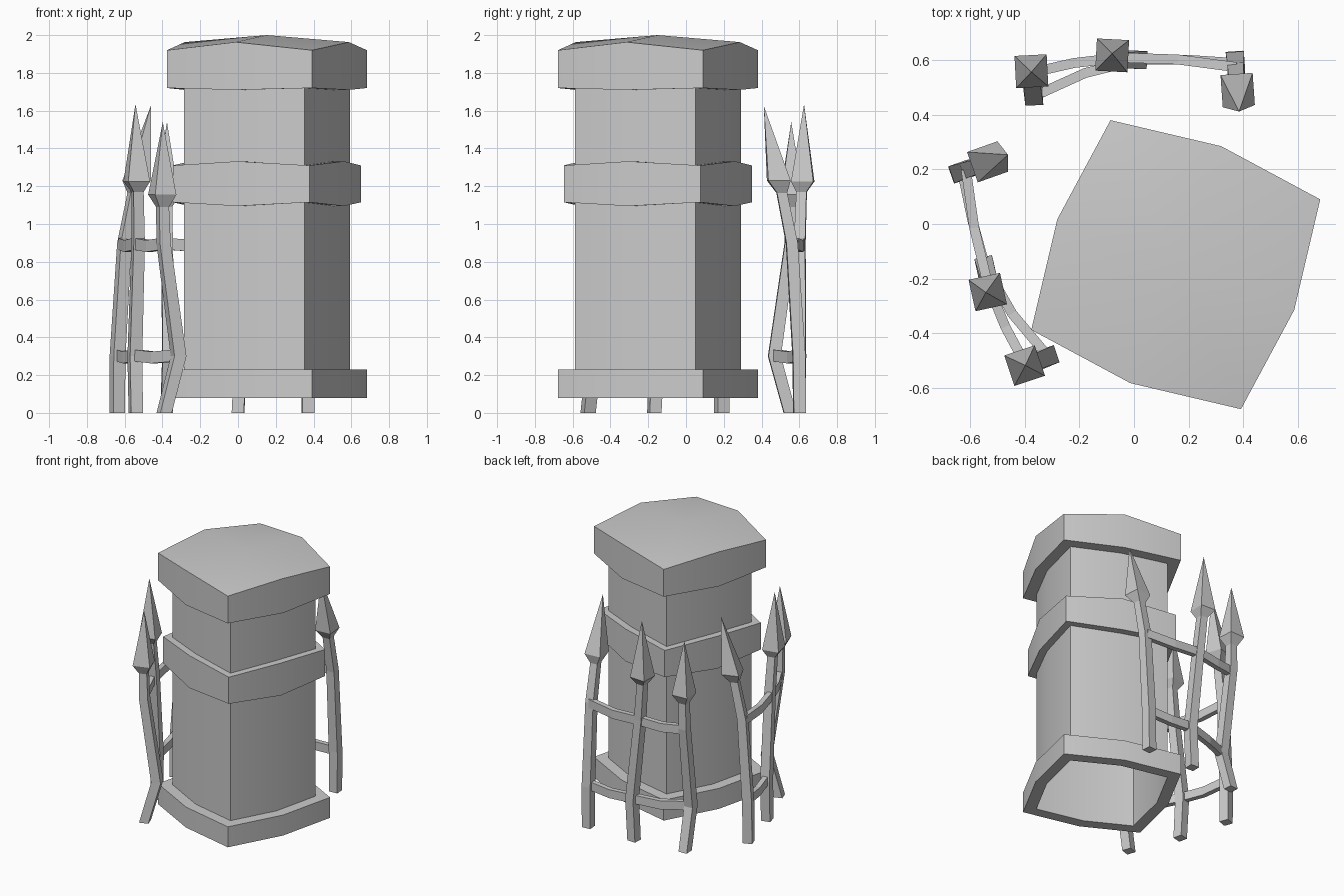
import bpy, math
from mathutils import Vector, Matrix

if "Cube" in bpy.data.objects:
    bpy.data.objects.remove(bpy.data.objects["Cube"])

CENTER = Vector((0.153, -0.149, 0))


def loft(name, parts, smooth=False):
    """Each part: (rings, start_cap, end_cap); a one-point ring is an apex."""
    verts, faces = [], []
    for rings, cap0, cap1 in parts:
        ids = []
        for r in rings:
            ids.append(list(range(len(verts), len(verts) + len(r))))
            verts.extend(r)
        for a, b in zip(ids, ids[1:]):
            n = len(a)
            for i in range(n):
                j = (i + 1) % n
                if len(b) == 1:
                    faces.append((a[i], a[j], b[0]))
                else:
                    faces.append((a[i], a[j], b[j], b[i]))
        if cap0:
            faces.append(ids[0][::-1])
        if cap1:
            faces.append(ids[-1])
    me = bpy.data.meshes.new(name)
    me.from_pydata([tuple(v) for v in verts], [], faces)
    ob = bpy.data.objects.new(name, me)
    bpy.context.collection.objects.link(ob)
    if smooth:
        bpy.ops.object.select_all(action='DESELECT')
        ob.select_set(True)
        bpy.context.view_layer.objects.active = ob
        bpy.ops.object.shade_smooth_by_angle(angle=math.radians(30))
    return ob


def oct_ring(s, z, lift=0.0):
    """Bulged square: four corners plus pushed-out edge middles (raised by lift)."""
    pts = []
    for k in range(4):
        for r, ang, dz in ((0.581, 24.3, 0), (0.465, 69.0, lift)):
            a = math.radians(ang + 90 * k)
            pts.append(CENTER + Vector((r * s * math.cos(a), r * s * math.sin(a), z + dz)))
    return pts


# Pillar: open shaft, base collar, middle band, domed cap
S = 0.83
loft("pillar_shaft", [([oct_ring(S, 0.08), oct_ring(S, 1.75)], False, False)], True)
loft("pillar_base", [([oct_ring(S, 0.08), oct_ring(1, 0.08),
                       oct_ring(1, 0.23), oct_ring(S, 0.23)], False, False)], True)
loft("pillar_band", [([oct_ring(S, 1.115, -0.02), oct_ring(0.94, 1.115, -0.02),
                       oct_ring(0.94, 1.31, 0.022), oct_ring(S, 1.31, 0.022)], False, False)], True)
loft("pillar_cap", [([oct_ring(S, 1.72, -0.01), oct_ring(1, 1.72, -0.01),
                      oct_ring(1, 1.92, 0.043), [CENTER + Vector((0, 0, 2.0))]], False, False)], True)


def square(x, y, z, h, turn=0.0):
    rot = Matrix.Rotation(math.radians(turn), 3, 'Z')
    return [Vector((x, y, z)) + rot @ Vector((sx * h, sy * h, 0))
            for sx, sy in ((-1, -1), (1, -1), (1, 1), (-1, 1))]


# Fence posts: knee points (x, y, z), then head width ring and tip
POSTS = [
    ([(-.378, .55, 0), (-.367, .468, .3), (-.376, .553, .9), (-.376, .558, 1.09)],
     (-.376, .56, 1.155), (-.376, .557, 1.54), 3),
    ([(0, .601, 0), (.015, .602, .3), (-.05, .602, .9), (-.075, .612, 1.17)],
     (-.08, .618, 1.225), (-.08, .625, 1.635), -3),
    ([(.37, .601, 0), (.372, .598, .3), (.374, .56, .9), (.376, .507, 1.165)],
     (.38, .491, 1.23), (.385, .412, 1.625), 4),
]
# Rails: plan path at each height
RAILS = [
    (0.305, [(-.367, .468), (-.18, .553), (.015, .602), (.19, .602), (.372, .59)]),
    (0.895, [(-.376, .555), (-.22, .59), (-.05, .61), (.16, .603), (.374, .575)]),
]


def rail_rings(z, path):
    rings = []
    for i, p in enumerate(path):
        a, b = path[max(i - 1, 0)], path[min(i + 1, len(path) - 1)]
        d = Vector((b[0] - a[0], b[1] - a[1], 0)).normalized()
        n = Vector((-d.y, d.x, 0)) * 0.018
        c = Vector((p[0], p[1], z - (0.012 if i % 2 else 0)))
        up = Vector((0, 0, 0.031))
        rings.append([c - n - up, c - n + up, c + n + up, c + n - up])
    return rings


# One bent fence section at the back, a turned copy at the left
pivot = Vector((0, 0.602, 0))
turned = (Matrix.Translation((-0.542, -0.168, 0)) @ Matrix.Rotation(math.radians(105.5), 4, 'Z')
          @ Matrix.Translation(-pivot))
for side, mat in (("back", Matrix.Identity(4)), ("left", turned)):
    for i, (knees, wide, tip, turn) in enumerate(POSTS):
        rings = [square(*k, h, turn) for k, h in zip(knees, (.032, .033, .03, .027))]
        rings += [square(*wide, .059, turn), [Vector(tip)]]
        loft(f"{side}_fence_post_{i + 1}", [(rings, True, False)]).data.transform(mat)
    for (z, path), level in zip(RAILS, ("lower", "upper")):
        loft(f"{side}_fence_{level}_rail", [(rail_rings(z, path), True, True)]).data.transform(mat)
